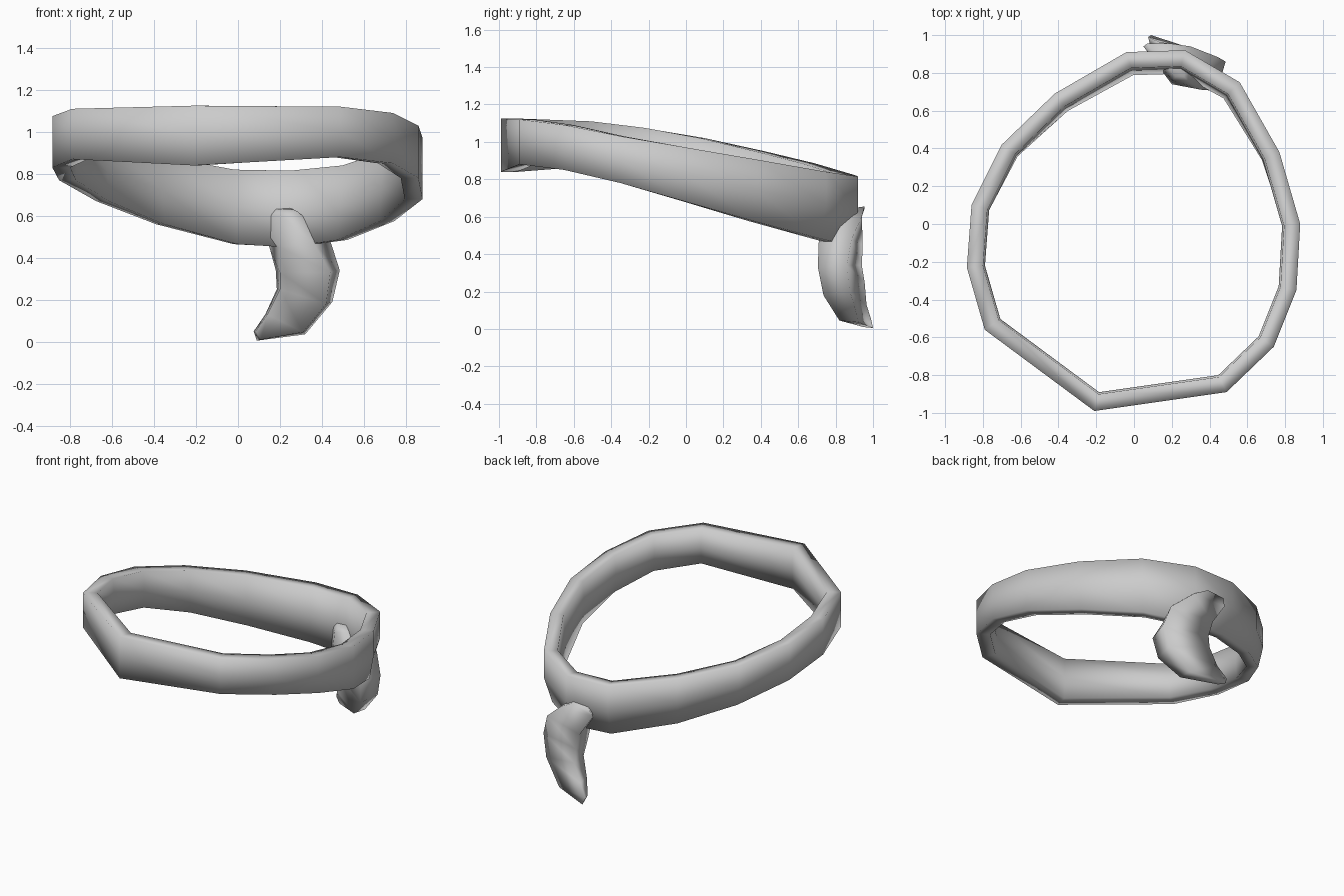
import bpy
from mathutils import Vector

if "Cube" in bpy.data.objects:
    bpy.data.objects.remove(bpy.data.objects["Cube"])


def loft(name, rings, closed):
    """Skin a list of equal-length rings with quads; smooth shaded."""
    n, m = len(rings), len(rings[0])
    verts = [p for r in rings for p in r]
    faces = []
    for i in range(n if closed else n - 1):
        j = (i + 1) % n
        for k in range(m):
            l = (k + 1) % m
            faces.append((i * m + k, i * m + l, j * m + l, j * m + k))
    if not closed:
        faces += [tuple(range(m))[::-1], tuple(range((n - 1) * m, n * m))]
    me = bpy.data.meshes.new(name)
    me.from_pydata(verts, [], faces)
    ob = bpy.data.objects.new(name, me)
    bpy.context.collection.objects.link(ob)
    bpy.context.view_layer.objects.active = ob
    ob.select_set(True)
    bpy.ops.object.mode_set(mode='EDIT')
    bpy.ops.mesh.select_all(action='SELECT')
    bpy.ops.mesh.normals_make_consistent(inside=False)
    bpy.ops.object.mode_set(mode='OBJECT')
    bpy.ops.object.shade_smooth()
    ob.select_set(False)
    return ob


# Headband: outer outline (x, y) with top and bottom heights, counter-clockwise
outline = [
    (-.21, -.99, 1.125, .84), (.49, -.89, 1.12, .88), (.74, -.65, 1.09, .85),
    (.86, -.35, 1.03, .78), (.88, 0, .97, .68), (.77, .38, .905, .575),
    (.56, .75, .84, .485), (.27, .92, .815, .45), (-.04, .91, .82, .465),
    (-.42, .69, .885, .56), (-.70, .42, .95, .67), (-.86, .10, 1.02, .77),
    (-.885, -.23, 1.075, .83), (-.79, -.56, 1.11, .87)]
THICK = .085
sections = []
for i, (x, y, top, bot) in enumerate(outline):
    p = Vector((x, y))
    a = (p - Vector(outline[i - 1][:2])).normalized()
    b = (Vector(outline[(i + 1) % len(outline)][:2]) - p).normalized()
    t = (a + b).normalized()
    inward = Vector((-t.y, t.x)) / max(.6, a.dot(t))
    lean = .07 * max(0, y)            # lower edge tucks in at the back
    mid = (top + bot) / 2

    def at(d, z):
        q = p + inward * d
        return (q.x, q.y, z)
    sections.append([at(0, top), at(0, mid), at(lean, bot),
                     at(THICK + lean * .6, bot), at(THICK + .01, mid), at(THICK, top)])
loft("headband", sections, True)

# Hanging tail: crescent, corners = left outer, right outer, right inner, left inner
tail = [
    [(.075, .99, .05), (.09, 1.0, .005), (.11, .95, .01), (.085, .95, .05)],
    [(.13, .965, .13), (.32, .925, .035), (.31, .82, .045), (.14, .88, .13)],
    [(.185, .955, .25), (.45, .88, .19), (.42, .735, .18), (.20, .83, .25)],
    [(.18, .94, .34), (.485, .86, .34), (.44, .705, .33), (.20, .79, .33)],
    [(.15, .945, .45), (.44, .885, .48), (.36, .71, .47), (.20, .74, .45)],
    [(.05, .94, .60), (.30, .94, .60), (.285, .76, .62), (.205, .76, .60)],
    [(.07, .955, .645), (.20, .955, .655), (.265, .78, .63), (.22, .78, .63)]]
loft("hanging_tail", tail, False)
